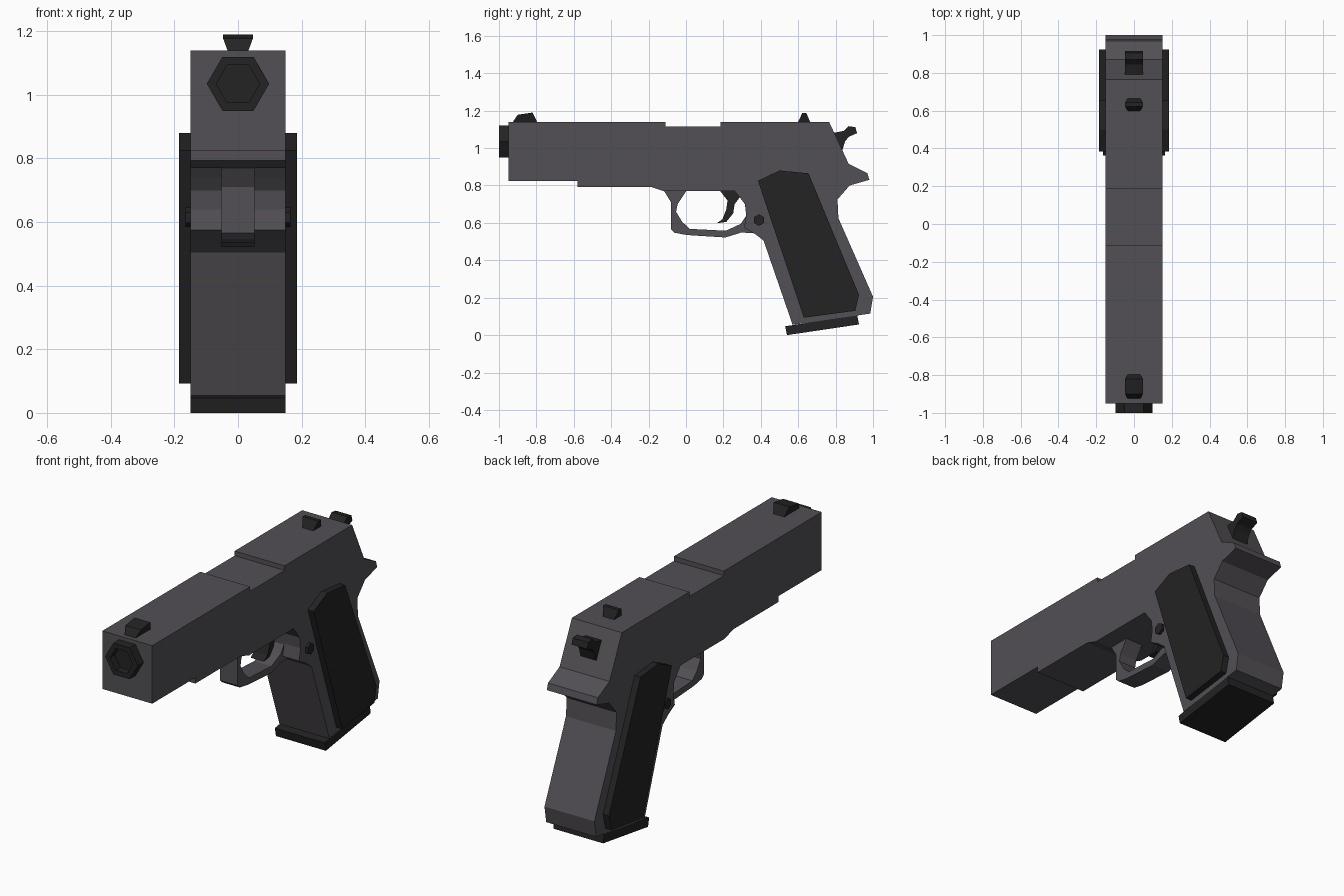
import bpy, bmesh, math
from mathutils import Matrix

if "Cube" in bpy.data.objects:
    bpy.data.objects.remove(bpy.data.objects["Cube"])


def material(name, rgb):
    m = bpy.data.materials.new(name)
    m.diffuse_color = (*rgb, 1)
    m.use_nodes = True
    m.node_tree.nodes["Principled BSDF"].inputs["Base Color"].default_value = m.diffuse_color
    return m


STEEL = material("grey steel", (0.085, 0.079, 0.090))
BLACK = material("matte black", (0.017, 0.017, 0.017))


def finish(bm, name, mat):
    bmesh.ops.recalc_face_normals(bm, faces=bm.faces[:])
    mesh = bpy.data.meshes.new(name)
    bm.to_mesh(mesh)
    bm.free()
    mesh.materials.append(mat)
    ob = bpy.data.objects.new(name, mesh)
    bpy.context.collection.objects.link(ob)
    return ob


def plate(name, profile, x0, x1, mat, taper=None):
    """Extrude a side profile of (y, z) points from x0 to x1.
    taper = (z, scale) narrows the vertices lower than z."""
    bm = bmesh.new()
    face = bm.faces.new([bm.verts.new((x0, y, z)) for y, z in profile])
    ext = bmesh.ops.extrude_face_region(bm, geom=[face])["geom"]
    for v in ext:
        if isinstance(v, bmesh.types.BMVert):
            v.co.x = x1
    if taper:
        for v in bm.verts:
            if v.co.z < taper[0]:
                v.co.x *= taper[1]
    return finish(bm, name, mat)


def hex_rod(bm, radius, depth, matrix):
    bmesh.ops.create_cone(bm, cap_ends=True, segments=6, radius1=radius,
                          radius2=radius, depth=depth, matrix=matrix)


# Slide, frame and grip core as one silhouette
plate("slide_and_frame", [
    (-0.95, 1.14), (-0.11, 1.14), (-0.11, 1.115), (0.185, 1.115),
    (0.185, 1.14), (0.765, 1.14), (0.87, 0.915), (0.97, 0.865),
    (0.98, 0.83), (0.875, 0.80), (0.81, 0.725), (0.815, 0.625),
    (1.0, 0.205), (0.985, 0.115), (0.57, 0.055), (0.415, 0.505),
    (0.37, 0.54), (0.31, 0.575), (0.322, 0.64), (0.315, 0.70),
    (0.285, 0.74), (0.26, 0.77), (-0.12, 0.77), (-0.19, 0.793),
    (-0.58, 0.793), (-0.58, 0.825), (-0.95, 0.825)], -0.15, 0.15, STEEL)

# Trigger guard loop, sunk slightly into the frame
outer = [(-0.12, 0.775), (-0.08, 0.71), (-0.08, 0.565), (-0.06, 0.547),
         (0.005, 0.535), (0.21, 0.522), (0.295, 0.548), (0.38, 0.545)]
inner = [(0.33, 0.64), (0.32, 0.635), (0.293, 0.595), (0.213, 0.558),
         (0.02, 0.568), (-0.02, 0.605), (-0.053, 0.66), (-0.045, 0.70),
         (0.005, 0.775)]
plate("trigger_guard", outer + inner, -0.052, 0.052, STEEL)

# Trigger
plate("trigger", [
    (0.175, 0.78), (0.222, 0.72), (0.215, 0.67), (0.195, 0.62),
    (0.165, 0.598), (0.215, 0.605), (0.252, 0.65), (0.26, 0.70),
    (0.29, 0.74), (0.29, 0.78)], -0.04, 0.04, BLACK)

# Grip panels on both sides
panel = [(0.385, 0.825), (0.50, 0.88), (0.655, 0.865), (0.925, 0.215),
         (0.905, 0.13), (0.63, 0.093)]
for side, s in (("right", 1), ("left", -1)):
    plate("grip_panel_" + side, panel, s * 0.145, s * 0.185, BLACK)

# Magazine base
plate("magazine_base", [(0.53, 0.047), (0.54, 0.0), (0.925, 0.057),
                        (0.915, 0.108)], -0.15, 0.15, BLACK)

# Sights, undercut towards the slide
plate("front_sight", [(-0.927, 1.137), (-0.90, 1.178), (-0.82, 1.19),
                      (-0.795, 1.137)], -0.047, 0.047, BLACK, (1.15, 0.68))
plate("rear_sight", [(0.598, 1.137), (0.622, 1.188), (0.643, 1.188),
                     (0.665, 1.137)], -0.047, 0.047, BLACK, (1.15, 0.68))

# Hammer with spur
plate("hammer", [(0.77, 1.08), (0.80, 1.083), (0.845, 1.092), (0.87, 1.117),
                 (0.905, 1.112), (0.915, 1.08), (0.87, 1.06), (0.85, 1.035),
                 (0.835, 0.985), (0.77, 0.985)], -0.047, 0.047, BLACK)

# Cross pin through the frame
bm = bmesh.new()
hex_rod(bm, 0.031, 0.33, Matrix.Translation((0, 0.39, 0.615))
        @ Matrix.Rotation(math.pi / 2, 4, 'Y')
        @ Matrix.Rotation(math.pi / 6, 4, 'Z'))
finish(bm, "cross_pin", BLACK)

# Barrel muzzle with recessed bore
bm = bmesh.new()
hex_rod(bm, 0.098, 0.07, Matrix.Translation((0, -0.965, 1.035))
        @ Matrix.Rotation(math.pi / 2, 4, 'X')
        @ Matrix.Rotation(math.pi / 6, 4, 'Z'))
# Put hexagon corners on the left and right
wide = max(abs(v.co.x) for v in bm.verts)
if wide < 0.095:
    bmesh.ops.rotate(bm, verts=bm.verts[:], cent=(0, -0.965, 1.035),
                     matrix=Matrix.Rotation(math.pi / 6, 3, 'Y'))
bm.faces.ensure_lookup_table()
mouth = min(bm.faces, key=lambda f: f.calc_center_median().y)
bmesh.ops.inset_region(bm, faces=[mouth], thickness=0.03)
bore = bmesh.ops.extrude_face_region(bm, geom=[mouth])["geom"]
bmesh.ops.translate(bm, vec=(0, 0.04, 0),
                    verts=[v for v in bore if isinstance(v, bmesh.types.BMVert)])
if mouth.is_valid:
    bmesh.ops.delete(bm, geom=[mouth], context='FACES_ONLY')
finish(bm, "muzzle", BLACK)
